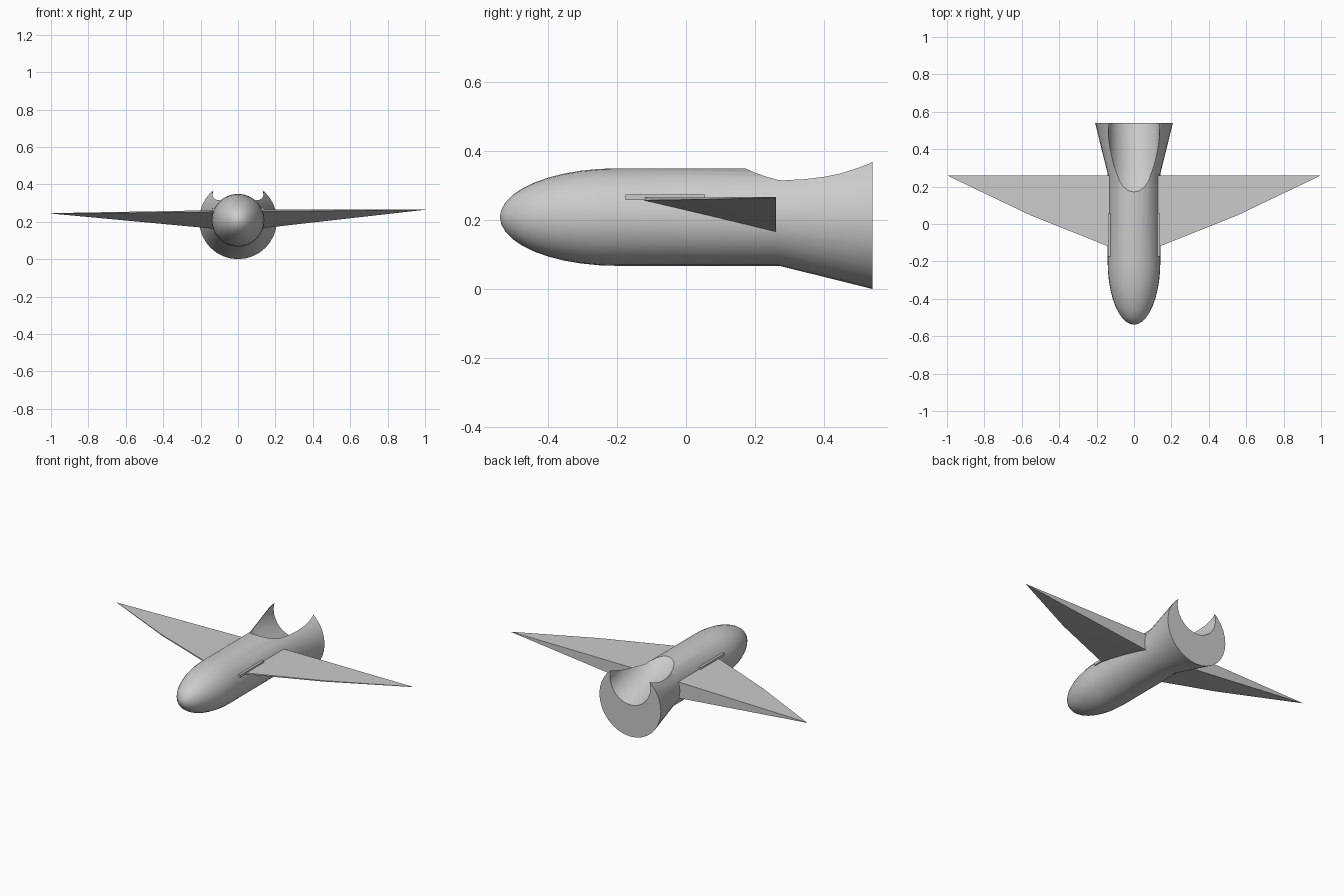
import bpy, bmesh
from math import sin, cos, pi, sqrt

if "Cube" in bpy.data.objects:
    bpy.data.objects.remove(bpy.data.objects["Cube"])


def make_object(name, bm):
    bmesh.ops.recalc_face_normals(bm, faces=bm.faces)
    mesh = bpy.data.meshes.new(name)
    bm.to_mesh(mesh)
    bm.free()
    ob = bpy.data.objects.new(name, mesh)
    bpy.context.collection.objects.link(ob)
    return ob


def loft(name, rings, n):
    """Closed tube along y through (y, centre z, radius) rings."""
    bm = bmesh.new()
    loops = [[bm.verts.new((r * sin(2 * pi * i / n), y, z + r * cos(2 * pi * i / n)))
              for i in range(n)] for y, z, r in rings]
    for a, b in zip(loops, loops[1:]):
        for i in range(n):
            j = (i + 1) % n
            bm.faces.new((a[i], a[j], b[j], b[i]))
    bm.faces.new(loops[0])
    bm.faces.new(loops[-1])
    return make_object(name, bm)


def select_only(ob):
    bpy.ops.object.select_all(action='DESELECT')
    ob.select_set(True)
    bpy.context.view_layer.objects.active = ob


# Body: elliptical nose, straight tube, flared tail
AXIS = 0.208
profile = []
for k in range(11):
    a = pi / 2 * k / 10
    profile.append((-0.2 - 0.338 * cos(a), AXIS, max(0.141 * sin(a), 0.004)))
profile += [(0.27, AXIS, 0.141), (0.54, AXIS, 0.208)]
body = loft("fuselage", profile, 32)

# Rounded scoop cut from the top of the tail
R = 0.137
floor = [(0.10, 0.43), (0.17, 0.35), (0.20, 0.323), (0.235, 0.298), (0.27, 0.279),
         (0.32, 0.262), (0.37, 0.247), (0.45, 0.222), (0.60, 0.175)]
cutter = loft("scoop_cutter", [(y, z + R, R) for y, z in floor], 32)
cutter.hide_render = True
mod = body.modifiers.new("scoop", 'BOOLEAN')
mod.operation = 'DIFFERENCE'
mod.solver = 'EXACT'
mod.object = cutter
select_only(body)
bpy.ops.object.modifier_apply(modifier=mod.name)
bpy.ops.object.shade_smooth_by_angle(angle=0.4)
bpy.data.objects.remove(cutter)


# Swept wings: flat top, underside thickening towards the trailing edge
def wing(name, side):
    plan = [(0.1, -0.134, 0.008), (0.55, 0.045, 0.006), (1.0, 0.26, 0.002), (0.1, 0.26, 0.102)]
    bm = bmesh.new()
    top, low = [], []
    for x, y, t in plan:
        z = 0.264 - 0.008 * x + 0.01 * x * side
        top.append(bm.verts.new((side * x, y, z)))
        low.append(bm.verts.new((side * x, y, z - t)))
    bm.faces.new(top)
    bm.faces.new((low[0], low[1], low[3]))
    bm.faces.new((low[1], low[2], low[3]))
    for i in range(4):
        j = (i + 1) % 4
        bm.faces.new((top[i], top[j], low[j], low[i]))
    return make_object(name, bm)


# Small root strip where each wing leaves the body
def root_strip(name, side):
    bm = bmesh.new()
    bmesh.ops.create_cube(bm, size=1)
    for v in bm.verts:
        v.co = (side * 0.122 + v.co.x * 0.034, -0.06 + v.co.y * 0.23, 0.265 + v.co.z * 0.016)
    return make_object(name, bm)


for label, s in (("left", -1), ("right", 1)):
    wing(label + "_wing", s)
    root_strip(label + "_wing_root", s)
